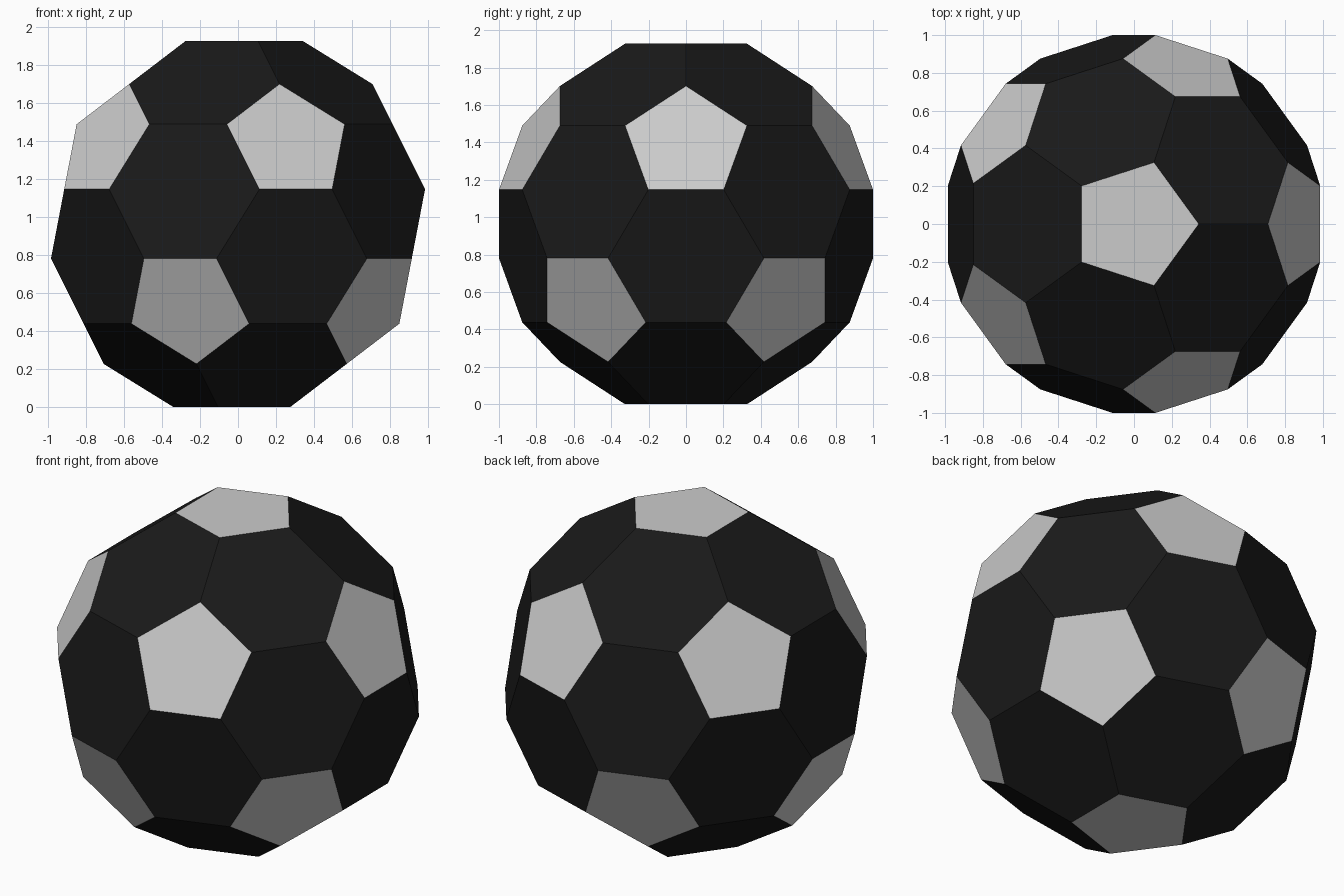
import bpy, bmesh

if "Cube" in bpy.data.objects:
    bpy.data.objects.remove(bpy.data.objects["Cube"])

RADIUS = 1.1756   # icosahedron radius before cutting its corners
CUT = 0.326       # share of each edge removed at a corner
DIST = RADIUS * (1 - 0.5528 * CUT)   # centre to pentagon distance


def material(name, value):
    mat = bpy.data.materials.new(name)
    mat.diffuse_color = (value, value, value, 1)
    mat.use_nodes = True
    mat.node_tree.nodes["Principled BSDF"].inputs["Base Color"].default_value = mat.diffuse_color
    return mat


# Icosahedron standing on a corner
bm = bmesh.new()
bmesh.ops.create_icosphere(bm, subdivisions=1, radius=RADIUS)
corners = [v.co.normalized() for v in bm.verts]

# Slice off every corner and cap it with a light pentagon
for axis in corners:
    geom = bm.verts[:] + bm.edges[:] + bm.faces[:]
    cut = bmesh.ops.bisect_plane(bm, geom=geom, dist=1e-5, plane_co=axis * DIST,
                                 plane_no=axis, clear_outer=True)
    rim = [e for e in cut["geom_cut"] if isinstance(e, bmesh.types.BMEdge)]
    for face in bmesh.ops.contextual_create(bm, geom=rim)["faces"]:
        face.material_index = 1

bmesh.ops.recalc_face_normals(bm, faces=bm.faces[:])
bmesh.ops.translate(bm, verts=bm.verts[:], vec=(0, 0, DIST))

# Ball with black hexagons and light pentagons
mesh = bpy.data.meshes.new("ball")
bm.to_mesh(mesh)
bm.free()
mesh.materials.append(material("black_panel", 0.01))
mesh.materials.append(material("light_panel", 0.8))
ball = bpy.data.objects.new("ball", mesh)
bpy.context.collection.objects.link(ball)
